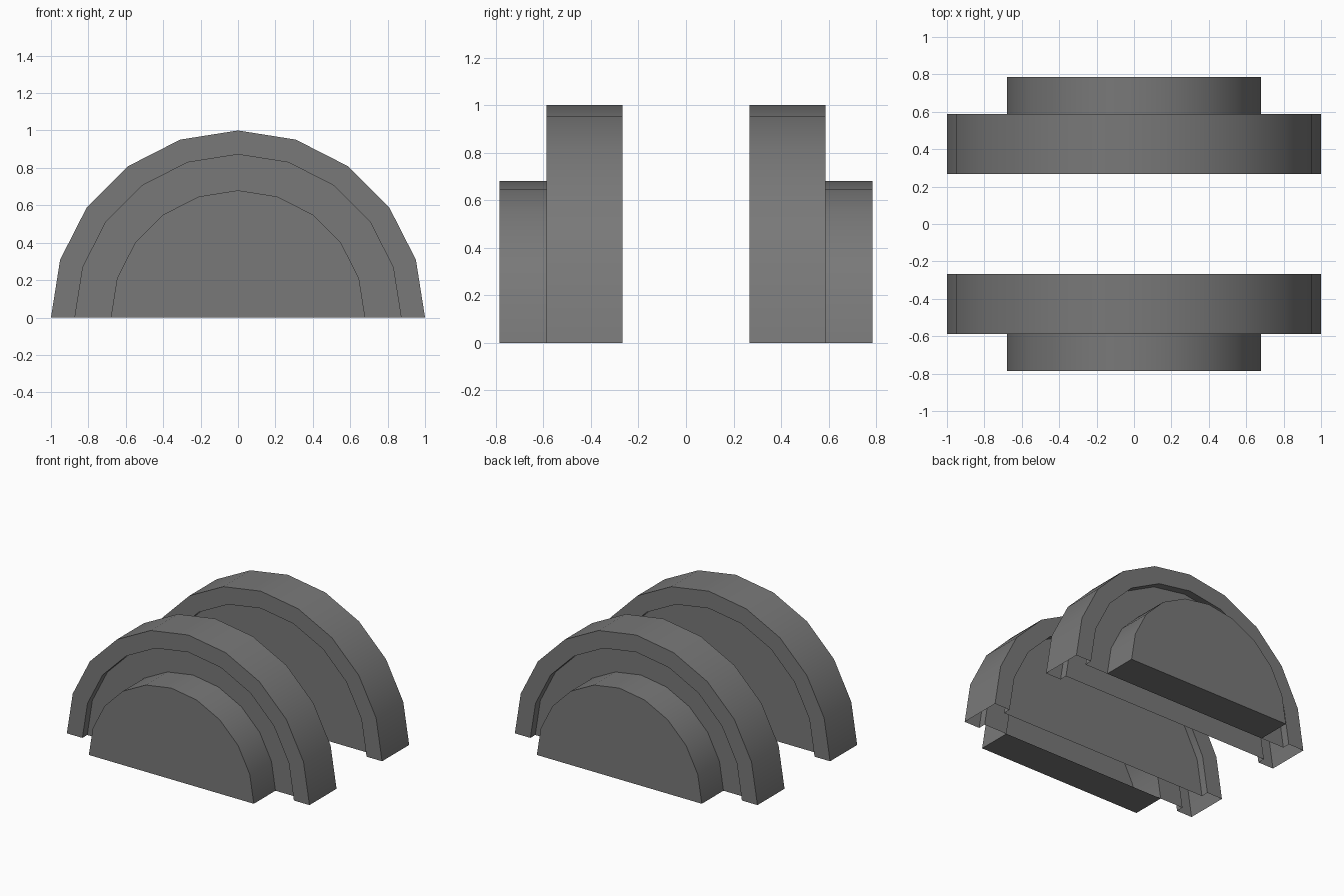
import bpy, bmesh, math

if "Cube" in bpy.data.objects:
    bpy.data.objects.remove(bpy.data.objects["Cube"])

SEG = 10                      # facets over the half turn
Y_IN, Y_OUT = 0.268, 0.587    # side faces of the arch ring
WEB_IN, WEB_OUT = 0.325, 0.53 # recessed web faces
Y_HUB = 0.785                 # outer face of the hub
R, R_WEB, R_HUB = 1.0, 0.872, 0.68

dark = bpy.data.materials.new("dark_grey")
dark.diffuse_color = (0.19, 0.19, 0.19, 1)
dark.use_nodes = True
dark.node_tree.nodes["Principled BSDF"].inputs["Base Color"].default_value = dark.diffuse_color


def arc(bm, y, r):
    return [bm.verts.new((r * math.cos(math.pi * i / SEG), y, r * math.sin(math.pi * i / SEG)))
            for i in range(SEG + 1)]


def half_turn(name, profile, start_cap=False, end_cap=False, floor=False):
    """Sweep a (y, radius) profile half way round the y axis, mirrored to -y."""
    bm = bmesh.new()
    rings = [arc(bm, y, r) for y, r in profile]
    for a, b in zip(rings, rings[1:]):
        for i in range(SEG):
            bm.faces.new((a[i], b[i], b[i + 1], a[i + 1]))
    if start_cap:
        bm.faces.new(rings[0])
    if end_cap:
        bm.faces.new(rings[-1][::-1])
    if floor:
        a, b = rings[0], rings[-1]
        bm.faces.new((a[0], a[-1], b[-1], b[0]))
    me = bpy.data.meshes.new(name)
    bm.to_mesh(me)
    bm.free()
    me.materials.append(dark)
    ob = bpy.data.objects.new(name, me)
    bpy.context.collection.objects.link(ob)
    bpy.ops.object.select_all(action='DESELECT')
    bpy.context.view_layer.objects.active = ob
    ob.select_set(True)
    bpy.ops.object.shade_smooth_by_angle(angle=math.radians(30))
    m = ob.modifiers.new("mirror", 'MIRROR')
    m.use_axis = (False, True, False)
    m.use_mirror_merge = False
    return ob


# Arch ring with recessed web; its underside is open
half_turn("arch_shell", [(WEB_IN, R_WEB), (Y_IN, R_WEB), (Y_IN, R), (Y_OUT, R),
                         (Y_OUT, R_WEB), (WEB_OUT, R_WEB), (WEB_OUT, R_HUB)], start_cap=True)
# Protruding hub with outer cap and flat underside
half_turn("hub", [(WEB_OUT, R_HUB), (Y_HUB, R_HUB)], end_cap=True, floor=True)
